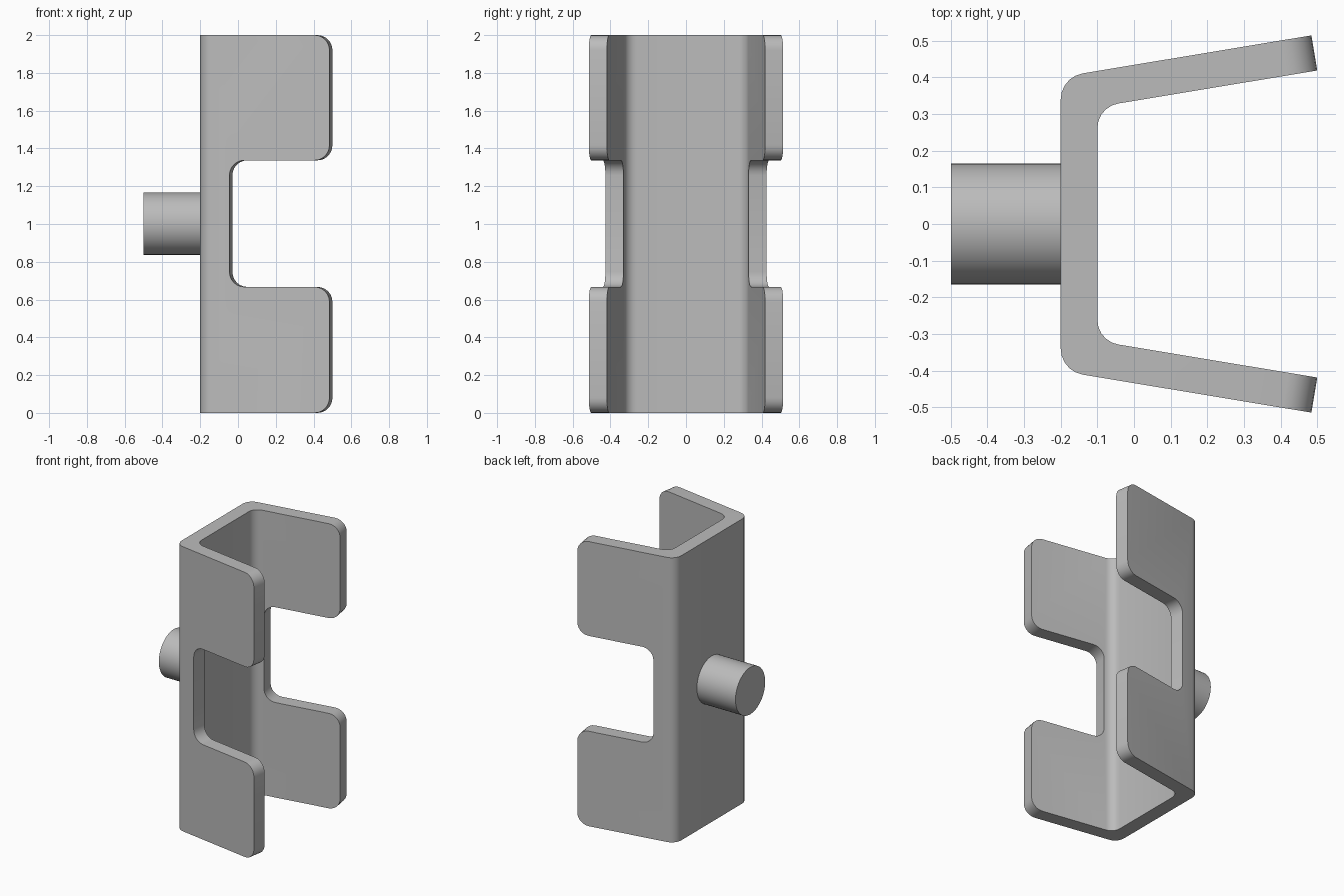
import bpy, bmesh, math
from mathutils import Vector

if "Cube" in bpy.data.objects:
    bpy.data.objects.remove(bpy.data.objects["Cube"])

# Plain grey metal
grey = bpy.data.materials.new("grey_metal")
grey.use_nodes = True
grey.diffuse_color = (0.5, 0.5, 0.5, 1)
grey.node_tree.nodes["Principled BSDF"].inputs["Base Color"].default_value = (0.5, 0.5, 0.5, 1)

ARM_DIR = Vector((1, 0.166)).normalized()
NORMAL = Vector((-ARM_DIR.y, ARM_DIR.x))
THICK = 0.097
TIP = Vector((0.5, 0.419))          # inner corner at the free end of an arm
LEVELS = [0, 0.667, 1.337, 2]       # bottom, notch bottom, notch top, top
BEND_STEPS = 5


def finish(name, bm):
    bmesh.ops.recalc_face_normals(bm, faces=bm.faces)
    mesh = bpy.data.meshes.new(name)
    bm.to_mesh(mesh)
    bm.free()
    mesh.materials.append(grey)
    obj = bpy.data.objects.new(name, mesh)
    bpy.context.collection.objects.link(obj)
    bpy.ops.object.select_all(action='DESELECT')
    obj.select_set(True)
    bpy.context.view_layer.objects.active = obj
    bpy.ops.object.shade_smooth_by_angle(angle=math.radians(35))


def bend(x, through, radius):
    """Arc tangent to the wall at x and to the arm line."""
    corner = through + ARM_DIR * ((x - through.x) / ARM_DIR.x)
    turn = math.pi / 2 - math.atan2(ARM_DIR.y, ARM_DIR.x)
    centre = corner + Vector((radius, -radius * math.tan(turn / 2)))
    return [centre + radius * Vector((-math.cos(turn * i / BEND_STEPS),
                                      math.sin(turn * i / BEND_STEPS)))
            for i in range(BEND_STEPS + 1)]


# Cross-section of one half as (outer, inner) pairs, then mirrored
outer_tip = TIP + NORMAL * THICK
notch = TIP - ARM_DIR * 0.537
half = list(zip(bend(-0.2, outer_tip, 0.072), bend(-0.1, TIP, 0.068)))
half += [(notch + NORMAL * THICK, notch), (outer_tip, TIP)]
section = [tuple(Vector((p.x, -p.y)) for p in pair) for pair in reversed(half)] + half

# Bracket: stacked cells, leaving out the notch in each arm
bm = bmesh.new()
grid = [[[bm.verts.new((p.x, p.y, z)) for p in pair] for pair in section] for z in LEVELS]
last = len(section) - 2


def solid(i, k):
    return 0 <= i <= last and 0 <= k <= 2 and not (k == 1 and i in (0, last))


for k in range(3):
    for i in range(last + 1):
        if not solid(i, k):
            continue
        a, b, c, d = grid[k][i], grid[k][i + 1], grid[k + 1][i + 1], grid[k + 1][i]
        for side in (0, 1):
            bm.faces.new((a[side], b[side], c[side], d[side]))
        for (ni, nk), (p, q) in (((i - 1, k), (a, d)), ((i + 1, k), (b, c)),
                                 ((i, k - 1), (a, b)), ((i, k + 1), (d, c))):
            if not solid(ni, nk):
                bm.faces.new((p[0], q[0], q[1], p[1]))
bmesh.ops.delete(bm, geom=[v for v in bm.verts if not v.link_faces], context='VERTS')
bmesh.ops.recalc_face_normals(bm, faces=bm.faces)
bmesh.ops.dissolve_limit(bm, angle_limit=math.radians(1), verts=bm.verts, edges=bm.edges)

# Round the arm corners: edges that run through the plate thickness
corners = []
for e in bm.edges:
    v = (e.verts[1].co - e.verts[0].co).normalized()
    if abs(abs(v.x * NORMAL.x) + abs(v.y * NORMAL.y) - 1) < 1e-3 and e.calc_length() < 0.12:
        if len(e.link_faces) == 2 and e.calc_face_angle() > 1 and min(w.co.x for w in e.verts) > -0.08:
            corners.append(e)
bmesh.ops.bevel(bm, geom=corners, offset=0.08, segments=6, profile=0.5, affect='EDGES')
finish("bracket", bm)

# Pin on the back wall
bm = bmesh.new()
bmesh.ops.create_cone(bm, cap_ends=True, segments=48, radius1=0.165, radius2=0.165, depth=0.31)
for v in bm.verts:
    v.co = Vector((v.co.z - 0.345, v.co.x, v.co.y + 1.002))
finish("mounting_pin", bm)
